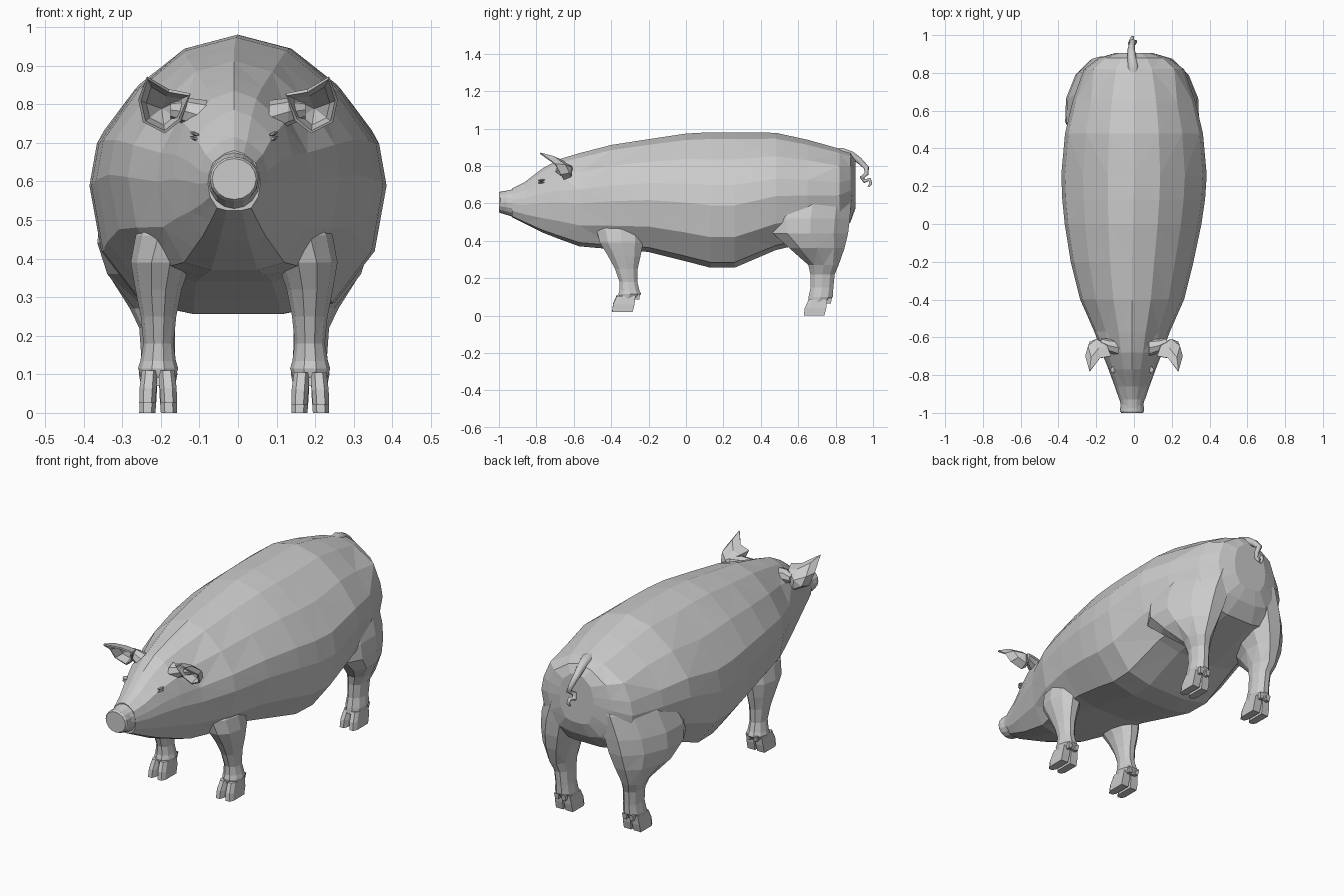
import bpy, bmesh, math
from mathutils import Vector

if "Cube" in bpy.data.objects:
    bpy.data.objects.remove(bpy.data.objects["Cube"])

skin = bpy.data.materials.new("pale grey skin")
skin.diffuse_color = (0.6, 0.6, 0.6, 1)
skin.use_nodes = True
skin.node_tree.nodes["Principled BSDF"].inputs["Base Color"].default_value = skin.diffuse_color
MID = -0.01  # the animal's centre line


def finish(bm, name):
    bmesh.ops.recalc_face_normals(bm, faces=bm.faces)
    me = bpy.data.meshes.new(name)
    bm.to_mesh(me)
    bm.free()
    me.materials.append(skin)
    ob = bpy.data.objects.new(name, me)
    bpy.context.collection.objects.link(ob)
    return ob


def loft(name, rings):
    """Skin a list of equal-length point rings, capped and triangulated."""
    bm = bmesh.new()
    vs = [[bm.verts.new(p) for p in r] for r in rings]
    n = len(vs[0])
    for a, b in zip(vs, vs[1:]):
        for i in range(n):
            j = (i + 1) % n
            bm.faces.new((a[i], a[j], b[j], b[i]))
    bm.faces.new(vs[0])
    bm.faces.new(vs[-1])
    bmesh.ops.recalc_face_normals(bm, faces=bm.faces)
    bmesh.ops.triangulate(bm, faces=bm.faces)
    return finish(bm, name)


def leg_rings(side, spec, shear=0, n=10):
    """spec rows: z, centre x, centre y, radius x, radius y; shear narrows wide rings rearward"""
    rings = []
    for z, cx, cy, rx, ry in spec:
        ring = []
        for i in range(n):
            a = 2 * math.pi * i / n
            dy = ry * math.sin(a)
            k = shear if ry > .1 else 0
            ring.append((MID + side * (cx + rx * math.cos(a) - k * dy), cy + dy, z))
        rings.append(ring)
    return rings


# Body and head: one faceted cross-section scaled along the length, boxier at the brow
half = [(0, 1), (.36, .9), (.70, .6), (.95, .22), (1, -.08), (.92, -.55), (.65, -.92), (.3, -1)]
stations = [  # y, top z, bottom z, half width
    (-.93, .68, .525, .068), (-.86, .715, .49, .092), (-.77, .785, .445, .125),
    (-.68, .835, .41, .16), (-.57, .868, .37, .20), (-.40, .912, .355, .275),
    (-.20, .943, .34, .325), (0, .973, .29, .362), (.13, .98, .256, .378),
    (.26, .98, .256, .385), (.48, .977, .35, .365), (.65, .94, .39, .325),
    (.82, .892, .43, .265), (.88, .87, .50, .185), (.905, .83, .57, .10)]
rings = []
for y, top, bot, w in stations:
    c, h = (top + bot) / 2, (top - bot) / 2
    shift = MID * min(1, max(0, (.2 - y) / .4))
    box_up = 1.15 if y < -.6 or y > .8 else 1
    prof = [(x * box_up if i == 2 else x, z) for i, (x, z) in enumerate(half)]
    prof += [(-x, z) for x, z in reversed(prof[1:])]
    rings.append([(shift + x * w, y, c + z * h) for x, z in prof])
loft("body", rings)

# Snout with a raised rim and flat disc, lower jaw below
snout = [(-.90, .6, .074, .080), (-.955, .603, .060, .066), (-.975, .604, .063, .061),
         (-.992, .606, .063, .058), (-1.0, .606, .057, .053)]
loft("snout", [[(MID + rx * math.cos(t * math.pi / 8), y, z + rz * math.sin(t * math.pi / 8))
                for t in range(16)] for y, z, rx, rz in snout])
jaw = [(-.80, .51, .08, .05), (-.90, .545, .05, .035), (-.945, .56, .03, .02)]
loft("lower_jaw", [[(MID + rx * math.cos(t * math.pi / 4), y, z + rz * math.sin(t * math.pi / 4))
                    for t in range(8)] for y, z, rx, rz in jaw])

front = [(.09, .197, -.310, .044, .048), (.115, .197, -.300, .052, .064), (.135, .197, -.302, .046, .056),
         (.18, .196, -.308, .039, .050), (.25, .196, -.319, .046, .064), (.32, .196, -.330, .060, .092),
         (.39, .190, -.345, .078, .122), (.46, .17, -.35, .085, .135), (.56, .12, -.34, .07, .12)]
hind = [(.07, .197, .705, .044, .055), (.10, .197, .72, .05, .068), (.15, .197, .727, .044, .064),
        (.22, .20, .73, .046, .068), (.27, .21, .735, .060, .085), (.36, .232, .70, .095, .155),
        (.44, .23, .665, .120, .212), (.52, .215, .665, .128, .222), (.64, .175, .685, .125, .212),
        (.80, .10, .70, .09, .16)]

# Outline of one ear: the front rim of a forward-facing cup
rim = [(.125, -.70, .825), (.18, -.71, .835), (.235, -.78, .868), (.255, -.70, .81),
       (.243, -.67, .755), (.19, -.655, .728), (.15, -.67, .76)]
back = Vector((.198, -.612, .79))

for s, tag in ((1, "right"), (-1, "left")):
    loft("front_leg_" + tag, leg_rings(s, front))
    loft("hind_leg_" + tag, leg_rings(s, hind, .22))

    # Split hooves: two wedge claws per foot, dew claws behind
    for part, y, base in (("front", -.335, .025), ("hind", .69, 0)):
        if part == "front" and s == 1:
            base = .02
        for k in (-1, 1):
            def box(cx, x, y0, y1, z):
                return [(MID + s * (cx + a * x), b, z) for a, b in
                        ((-1, y0 + .02), (-.5, y0), (.5, y0), (1, y0 + .02), (1, y1), (-1, y1))]
            cx = .197 + k * .026
            loft("%s_hoof_%s" % (part, tag),
                 [box(cx + k * .002, .021, y - .06, y + .05, base),
                  box(cx, .022, y - .055, y + .06, base + .04),
                  box(cx - k * .004, .02, y - .035, y + .065, base + .085)])
            loft("%s_dew_claw_%s" % (part, tag),
                 [box(cx - k * .006, .009, y + .06, y + .085, base + .065),
                  box(cx - k * .006, .013, y + .05, y + .09, base + .095)])

    # Ear cup
    bm = bmesh.new()
    flip = lambda p: (s * p[0], p[1], p[2])
    outer = [bm.verts.new(flip(p)) for p in rim]
    inner = [bm.verts.new(flip(Vector(p).lerp(back, .45) + Vector((0, .03, 0)) +
                               (Vector(p) - back) * .2)) for p in rim]
    tip = bm.verts.new(flip(back))
    for i in range(7):
        j = (i + 1) % 7
        bm.faces.new((outer[i], outer[j], inner[j], inner[i]))
        bm.faces.new((inner[i], inner[j], tip))
    ear = finish(bm, "ear_" + tag)
    mod = ear.modifiers.new("thickness", "SOLIDIFY")
    mod.thickness = .008
    mod.offset = 0
    # Ear root joining the cup to the head
    loft("ear_root_" + tag, [[(s * x, y + r * math.cos(t * math.pi / 4), z + r * math.sin(t * math.pi / 4))
                              for t in range(8)] for x, y, z, r in
                             ((.08, -.655, .765, .045), (.13, -.645, .78, .036), (.175, -.625, .785, .022))])

    # Eyelids: two thin slanted ridges
    for dz in (-.006, .006):
        bm = bmesh.new()
        bmesh.ops.create_icosphere(bm, subdivisions=1, radius=1)
        for v in bm.verts:
            x, y, z = v.co
            v.co = (MID + s * (.102 + x * .014), -.772 + y * .02, .717 + dz + z * .006 + x * .004)
        finish(bm, "eyelid_" + tag)

# Curly tail: tapered curve turned into a mesh
pts = [(0, .77, .875, .02), (-.005, .83, .868, .034), (-.012, .885, .856, .024), (-.015, .925, .83, .019),
       (-.01, .965, .79, .015), (.005, .965, .757, .013), (-.01, .94, .738, .012), (-.022, .955, .718, .011),
       (-.012, .982, .728, .010), (-.008, .988, .705, .009), (-.01, .975, .688, .005)]
cu = bpy.data.curves.new("tail", "CURVE")
cu.dimensions = "3D"
cu.bevel_depth = 1
cu.bevel_resolution = 1
cu.use_fill_caps = True
sp = cu.splines.new("POLY")
sp.points.add(len(pts) - 1)
for p, (x, y, z, r) in zip(sp.points, pts):
    p.co = (x, y, z, 1)
    p.radius = r
cu.materials.append(skin)
tail = bpy.data.objects.new("tail", cu)
bpy.context.collection.objects.link(tail)
bpy.ops.object.select_all(action="DESELECT")
tail.select_set(True)
bpy.context.view_layer.objects.active = tail
bpy.ops.object.convert(target="MESH")
